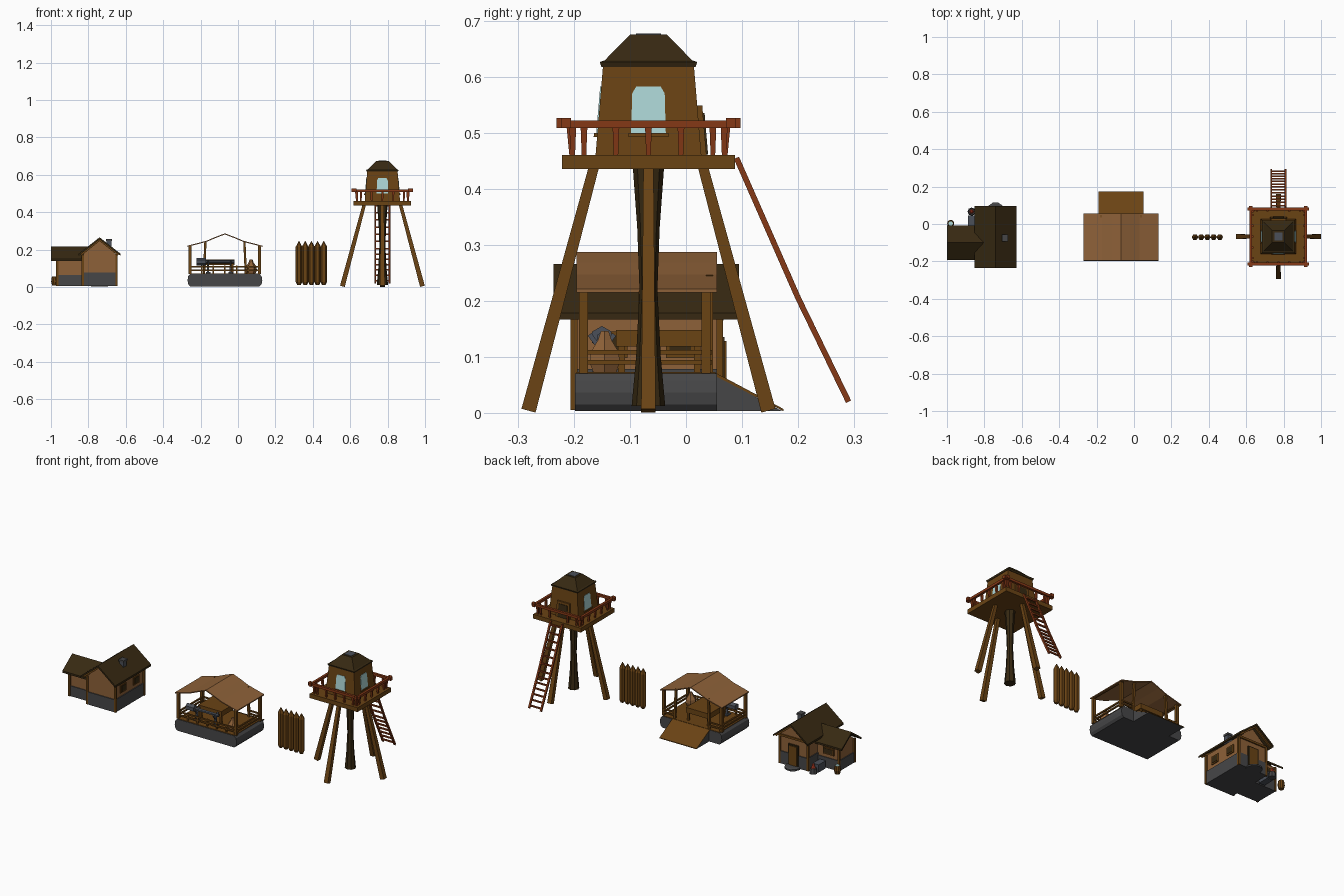
import bpy, bmesh, math
from mathutils import Vector, Matrix

if "Cube" in bpy.data.objects:
    bpy.data.objects.remove(bpy.data.objects["Cube"])


def material(name, rgb):
    m = bpy.data.materials.new(name)
    m.diffuse_color = (*rgb, 1)
    m.use_nodes = True
    m.node_tree.nodes["Principled BSDF"].inputs["Base Color"].default_value = m.diffuse_color
    return m


WOOD = material("brown wood", (0.144, 0.056, 0.007))
RED = material("red wood", (0.235, 0.04, 0.008))
DARK = material("dark roof", (0.038, 0.022, 0.006))
TAN = material("tan plaster", (0.27, 0.12, 0.04))
STONE = material("grey stone", (0.062, 0.062, 0.064))
METAL = material("blue grey metal", (0.07, 0.08, 0.10))
GLASS = material("pale blue glass", (0.42, 0.68, 0.68))
EMBER = material("ember red", (0.5, 0.05, 0.02))


def finish(name, bm, mat):
    bmesh.ops.recalc_face_normals(bm, faces=bm.faces)
    me = bpy.data.meshes.new(name)
    bm.to_mesh(me)
    bm.free()
    me.materials.append(mat)
    ob = bpy.data.objects.new(name, me)
    bpy.context.collection.objects.link(ob)
    return ob


def box(name, x, y, z, mat):
    """Box from (min, max) ranges."""
    bm = bmesh.new()
    bmesh.ops.create_cube(bm, size=1)
    for v in bm.verts:
        v.co = Vector([(r[0] + r[1]) / 2 + c * (r[1] - r[0]) for r, c in zip((x, y, z), v.co)])
    return finish(name, bm, mat)


def beam(name, a, b, r1, mat, r2=None, n=4):
    """Tapered n-sided bar between two points; r is half width for square bars."""
    a, b = Vector(a), Vector(b)
    k = math.sqrt(2) if n == 4 else 1
    bm = bmesh.new()
    bmesh.ops.create_cone(bm, cap_ends=True, segments=n, radius1=r1 * k,
                          radius2=(r1 if r2 is None else r2) * k, depth=(b - a).length)
    turn = Matrix.Rotation(math.pi / 4 if n == 4 else 0, 4, 'Z')
    q = (b - a).to_track_quat('Z', 'Y').to_matrix().to_4x4()
    bm.transform(Matrix.Translation((a + b) / 2) @ q @ turn)
    return finish(name, bm, mat)


def prism(name, pts, axis, lo, hi, mat):
    """Profile (other two axes) extruded along x or y."""
    bm = bmesh.new()
    place = (lambda p, t: (p[0], t, p[1])) if axis == 'y' else (lambda p, t: (t, p[0], p[1]))
    f = bm.faces.new([bm.verts.new(place(p, lo)) for p in pts])
    new = bmesh.ops.extrude_face_region(bm, geom=[f])['geom']
    d = (0, hi - lo, 0) if axis == 'y' else (hi - lo, 0, 0)
    bmesh.ops.translate(bm, verts=[v for v in new if isinstance(v, bmesh.types.BMVert)], vec=d)
    return finish(name, bm, mat)


def lathe(name, x, y, rings, n, mat):
    """Stack of n-gon rings given as (radius, z)."""
    bm = bmesh.new()
    loops = [[bm.verts.new((x + r * math.cos(math.tau * i / n), y + r * math.sin(math.tau * i / n), z))
              for i in range(n)] for r, z in rings]
    for p, q in zip(loops, loops[1:]):
        for i in range(n):
            j = (i + 1) % n
            bm.faces.new((p[i], p[j], q[j], q[i]))
    bm.faces.new(loops[0])
    bm.faces.new(loops[-1])
    return finish(name, bm, mat)


# ---------- House ----------
def gable(c, half, eave, peak):
    return [(c - half, 0.04), (c + half, 0.04), (c + half, eave), (c, peak), (c - half, eave)]


def roof(c, half, eave, peak, t=0.011):
    return [(c - half, eave), (c, peak), (c + half, eave), (c + half, eave - t), (c, peak - t), (c - half, eave - t)]


prism("house_walls", gable(-0.74, 0.087, 0.175, 0.25), 'y', -0.2, 0.06, TAN)
prism("wing_walls", gable(-0.10, 0.068, 0.145, 0.203), 'x', -0.965, -0.78, TAN)
box("house_stone_base", (-0.832, -0.648), (-0.205, 0.065), (0.005, 0.078), STONE)
box("wing_stone_base", (-0.97, -0.8), (-0.172, -0.028), (0.005, 0.065), STONE)
prism("house_roof", roof(-0.74, 0.112, 0.178, 0.266), 'y', -0.236, 0.095, DARK)
prism("wing_roof", roof(-0.10, 0.092, 0.15, 0.216), 'x', -1.0, -0.80, DARK)
box("chimney", (-0.703, -0.677), (-0.09, -0.06), (0.2, 0.252), METAL)
box("chimney_cap", (-0.706, -0.674), (-0.093, -0.057), (0.245, 0.257), STONE)
for x in (-0.83, -0.65):
    for y in (-0.2, 0.06):
        beam("house_corner_post", (x, y, 0.005), (x, y, 0.172), 0.006, WOOD)
for y in (-0.17, -0.03):
    beam("wing_corner_post", (-0.967, y, 0.005), (-0.967, y, 0.145), 0.006, WOOD)
for y in (-0.222, 0.082):
    for s in (-1, 1):
        beam("gable_rafter", (-0.74, y, 0.252), (-0.74 + s * 0.1, y, 0.172), 0.005, WOOD)
box("gable_tie_beam", (-0.83, -0.65), (0.055, 0.067), (0.165, 0.177), WOOD)
# Windows on the right, wing back and wing end walls
for y in (-0.13, -0.01):
    box("side_window_frame", (-0.655, -0.648), (y - 0.026, y + 0.026), (0.098, 0.145), WOOD)
    box("side_window_pane", (-0.65, -0.646), (y - 0.019, y + 0.019), (0.105, 0.138), DARK)
box("wing_window_frame", (-0.935, -0.865), (-0.033, -0.026), (0.085, 0.125), WOOD)
box("wing_window_pane", (-0.928, -0.872), (-0.03, -0.024), (0.091, 0.119), DARK)
# Back door with step
box("house_door_frame", (-0.772, -0.708), (0.055, 0.069), (0.01, 0.135), DARK)
box("house_door", (-0.765, -0.715), (0.06, 0.072), (0.012, 0.128), WOOD)
lathe("door_step", -0.74, 0.072, [(0.045, 0.003), (0.045, 0.012), (0.036, 0.016)], 10, STONE)
# Yard: hearth, embers, barrel
box("hearth", (-0.888, -0.85), (-0.02, 0.045), (0.005, 0.05), METAL)
lathe("fire_ring", -0.868, 0.066, [(0.022, 0.005), (0.018, 0.035)], 8, STONE)
lathe("embers", -0.868, 0.066, [(0.013, 0.034), (0.005, 0.06)], 6, EMBER)
lathe("barrel", -0.98, 0.003, [(0.014, 0.008), (0.019, 0.03), (0.015, 0.055)], 10, WOOD)
lathe("barrel_water", -0.98, 0.003, [(0.012, 0.054), (0.012, 0.057)], 10, GLASS)

# ---------- Pavilion ----------
C = -0.07
half = [(0.185, 0.003), (0.196, 0.015), (0.2, 0.036), (0.196, 0.058), (0.185, 0.07)]
prism("pavilion_base", [(C + x, z) for x, z in half] + [(C - x, z) for x, z in reversed(half)],
      'y', -0.198, 0.055, STONE)
box("pavilion_floor", (C - 0.184, C + 0.184), (-0.195, 0.053), (0.069, 0.073), WOOD)
prism("ramp_core", [(0.05, 0.003), (0.172, 0.003), (0.05, 0.068)], 'x', -0.188, 0.048, STONE)
prism("ramp_boards", [(0.05, 0.067), (0.174, 0.003), (0.174, 0.007), (0.05, 0.073)], 'x', -0.19, 0.05, WOOD)
# Sagging cloth canopy
sag = [(-0.2, 0.221), (-0.15, 0.234), (-0.1, 0.247), (-0.05, 0.268), (0, 0.287)]
top = sag + [(-x, z) for x, z in sag[-2::-1]]
prism("canopy", [(C + x, z) for x, z in top] + [(C + x, z - 0.006) for x, z in reversed(top)],
      'y', -0.195, 0.055, TAN)
for s in (-1, 1):
    for y in (-0.183, 0.036):
        beam("corner_post", (C + s * 0.186, y, 0.07), (C + s * 0.186, y, 0.222), 0.008, WOOD)
    beam("ramp_post", (C + s * 0.112, 0.042, 0.07), (C + s * 0.104, 0.042, 0.246), 0.006, WOOD)
    beam("canopy_side_beam", (C + s * 0.186, -0.19, 0.219), (C + s * 0.186, 0.05, 0.219), 0.004, WOOD)
    for z in (0.09, 0.108):
        beam("side_rail", (C + s * 0.186, -0.18, z), (C + s * 0.186, 0.036, z), 0.004, WOOD)
        beam("back_rail", (C + s * 0.186, 0.042, z), (C + s * 0.112, 0.042, z), 0.004, WOOD)
for z in (0.09, 0.108):
    beam("front_rail", (C - 0.186, -0.183, z), (C + 0.186, -0.183, z), 0.004, WOOD)
for i in range(-2, 3):
    beam("front_rail_stake", (C + i * 0.062, -0.183, 0.07), (C + i * 0.062, -0.183, 0.114), 0.004, WOOD)
# Table, spit with forked stands, and sack
box("table_top", (-0.17, -0.02), (-0.125, 0.03), (0.118, 0.148), WOOD)
for x in (-0.16, -0.03):
    for y in (-0.115, 0.02):
        beam("table_leg", (x, y, 0.07), (x, y, 0.12), 0.006, WOOD)
beam("spit_bar", (-0.21, -0.15, 0.135), (-0.02, -0.15, 0.135), 0.009, METAL, n=6)
beam("spit_head", (-0.222, -0.15, 0.135), (-0.17, -0.15, 0.135), 0.02, METAL, n=6)
for x in (-0.16, -0.04):
    box("stand_foot", (x - 0.012, x + 0.012), (-0.167, -0.133), (0.073, 0.08), METAL)
    beam("stand_stem", (x, -0.15, 0.075), (x, -0.15, 0.115), 0.005, METAL)
    for s in (-1, 1):
        beam("stand_fork", (x, -0.15, 0.11), (x, -0.15 + s * 0.022, 0.14), 0.004, METAL)
lathe("sack", 0.07, -0.145, [(0.024, 0.073), (0.031, 0.09), (0.029, 0.108), (0.014, 0.13), (0.008, 0.146)], 6, TAN)

# ---------- Fence ----------
for i in range(5):
    lathe("fence_stake", 0.326 + i * 0.0332, -0.07,
          [(0.010, 0.012), (0.0175, 0.028), (0.0175, 0.215), (0.001, 0.246)], 6, WOOD)

# ---------- Watchtower ----------
TX, TY = 0.772, -0.067


def around(u, d, z, k):
    """Point on side k: u along the side, d outwards."""
    p = Matrix.Rotation(k * math.pi / 2, 3, 'Z') @ Vector((u, -d, z))
    return p + Vector((TX, TY, 0))


def panel(name, pts, k, out, mat):
    """Thin plate following the slanted cabin wall on side k."""
    bm = bmesh.new()
    rows = [[bm.verts.new(around(u, 0.0945 - (z - 0.46) * 0.085 + o, z, k)) for u, z in pts] for o in (-0.003, out)]
    bm.faces.new(rows[0])
    bm.faces.new(rows[1])
    for i in range(len(pts)):
        j = (i + 1) % len(pts)
        bm.faces.new((rows[0][i], rows[0][j], rows[1][j], rows[1][i]))
    return finish(name, bm, mat)


lathe("central_trunk", TX, TY, [(0.03, 0.012), (0.022, 0.1), (0.016, 0.22), (0.02, 0.33), (0.028, 0.44)], 8, DARK)
box("platform", (TX - 0.154, TX + 0.154), (TY - 0.154, TY + 0.154), (0.435, 0.46), WOOD)
R2 = math.sqrt(2)


def square(name, rings, mat):
    ob = lathe(name, 0, 0, [(h * R2, z) for h, z in rings], 4, mat)
    ob.data.transform(Matrix.Translation((TX, TY, 0)) @ Matrix.Rotation(math.pi / 4, 4, 'Z'))


square("cabin", [(0.0945, 0.458), (0.081, 0.62)], WOOD)
square("cabin_roof", [(0.084, 0.617), (0.087, 0.626), (0.078, 0.629), (0.033, 0.675)], DARK)
square("roof_cap", [(0.022, 0.673), (0.022, 0.677)], METAL)
arch = [(-0.031, 0.497), (0.031, 0.497), (0.029, 0.57), (0.022, 0.582), (-0.022, 0.582), (-0.029, 0.57)]
for k in range(4):
    beam("tower_leg", around(0, 0.214, 0.004, k), around(0, 0.097, 0.44, k), 0.013, WOOD, 0.009)
    beam("railing", around(-0.163, 0.147, 0.515, k), around(0.163, 0.147, 0.515, k), 0.007, RED)
    for s in (-1, 1):
        beam("railing_knob", around(s * 0.151, 0.147, 0.517, k), around(s * 0.164, 0.147, 0.517, k), 0.009, RED)
    for u in (-0.135, -0.115, -0.058, 0, 0.058, 0.115, 0.135):
        if k == 2 and abs(u) < 0.05:
            continue
        beam("baluster", around(u, 0.137, 0.459, k), around(u, 0.14, 0.51, k), 0.004, RED, 0.006)
    if k == 2:  # back side holds the doorway
        panel("cabin_door_frame", [(-0.045, 0.46), (0.045, 0.46), (0.04, 0.548), (-0.04, 0.548)], k, 0.009, WOOD)
        panel("cabin_door", [(-0.03, 0.461), (0.03, 0.461), (0.027, 0.535), (-0.027, 0.535)], k, 0.012, DARK)
    else:
        panel("cabin_window", arch, k, 0.002, GLASS)
        panel("window_sill", [(-0.036, 0.492), (0.036, 0.492), (0.036, 0.499), (-0.036, 0.499)], k, 0.006, WOOD)

# Slightly bent ladder at the back
path = [Vector((0, 0.09, 0.455)), Vector((0, 0.2, 0.205)), Vector((0, 0.29, 0.02))]
for s in (-1, 1):
    off = Vector((TX + s * 0.038, 0, 0))
    for a, b in zip(path, path[1:]):
        beam("ladder_rail", a + off, b + off, 0.005, RED)
for i in range(13):
    t = (i + 0.5) / 13 * 2
    p = path[int(t)].lerp(path[int(t) + 1], t - int(t))
    beam("ladder_rung", p + Vector((TX - 0.04, 0, 0)), p + Vector((TX + 0.04, 0, 0)), 0.004, RED)
